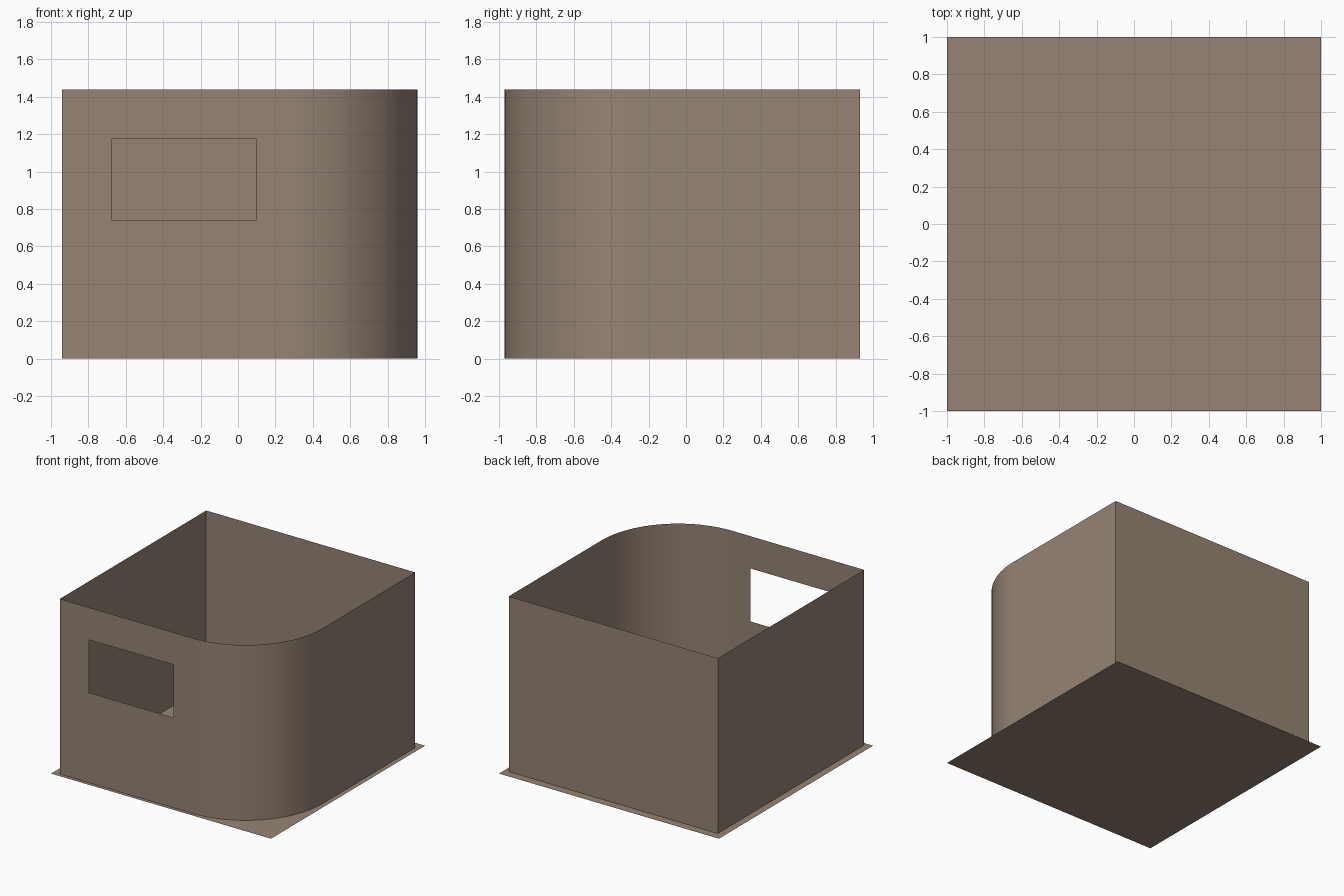
import bpy, bmesh
from math import sin, cos, pi

cube = bpy.data.objects.get("Cube")
if cube:
    bpy.data.objects.remove(cube, do_unlink=True)

# Single flat colour
brown = bpy.data.materials.new("warm brown")
brown.use_nodes = True
colour = (0.305, 0.231, 0.175, 1)
brown.diffuse_color = colour
shader = next(n for n in brown.node_tree.nodes if n.type == "BSDF_PRINCIPLED")
shader.inputs["Base Color"].default_value = colour
shader.inputs["Roughness"].default_value = 0.9


def finish(bm, name):
    mesh = bpy.data.meshes.new(name)
    bm.to_mesh(mesh)
    bm.free()
    mesh.materials.append(brown)
    obj = bpy.data.objects.new(name, mesh)
    bpy.context.collection.objects.link(obj)
    return obj


# Ground slab: a thin square sheet
bm = bmesh.new()
bmesh.ops.create_grid(bm, x_segments=1, y_segments=1, size=1)
finish(bm, "floor_sheet")

# Wall outline, with one rounded front corner
left, right, front, back = -0.94, 0.96, -0.97, 0.93
window_left, window_right = -0.675, 0.095
radius, steps = 0.7, 32
outline = [(left, front), (window_left, front), (window_right, front)]
for i in range(steps + 1):
    a = -pi / 2 + i / steps * pi / 2
    outline.append((right - radius + radius * cos(a),
                    front + radius + radius * sin(a)))
outline += [(right, back), (left, back)]

# Walls in three rows, leaving the window panel open
levels = [0, 0.74, 1.175, 1.44]
bm = bmesh.new()
rows = [[bm.verts.new((x, y, z)) for x, y in outline] for z in levels]
count = len(outline)
for r in range(len(levels) - 1):
    for i in range(count):
        if r == 1 and i == 1:
            continue
        j = (i + 1) % count
        bm.faces.new((rows[r][i], rows[r][j], rows[r + 1][j], rows[r + 1][i]))
walls = finish(bm, "walls")

# Smooth the curved corner, keep the square corners crisp
bpy.ops.object.select_all(action="DESELECT")
walls.select_set(True)
bpy.context.view_layer.objects.active = walls
bpy.ops.object.shade_smooth_by_angle(angle=pi / 6)
